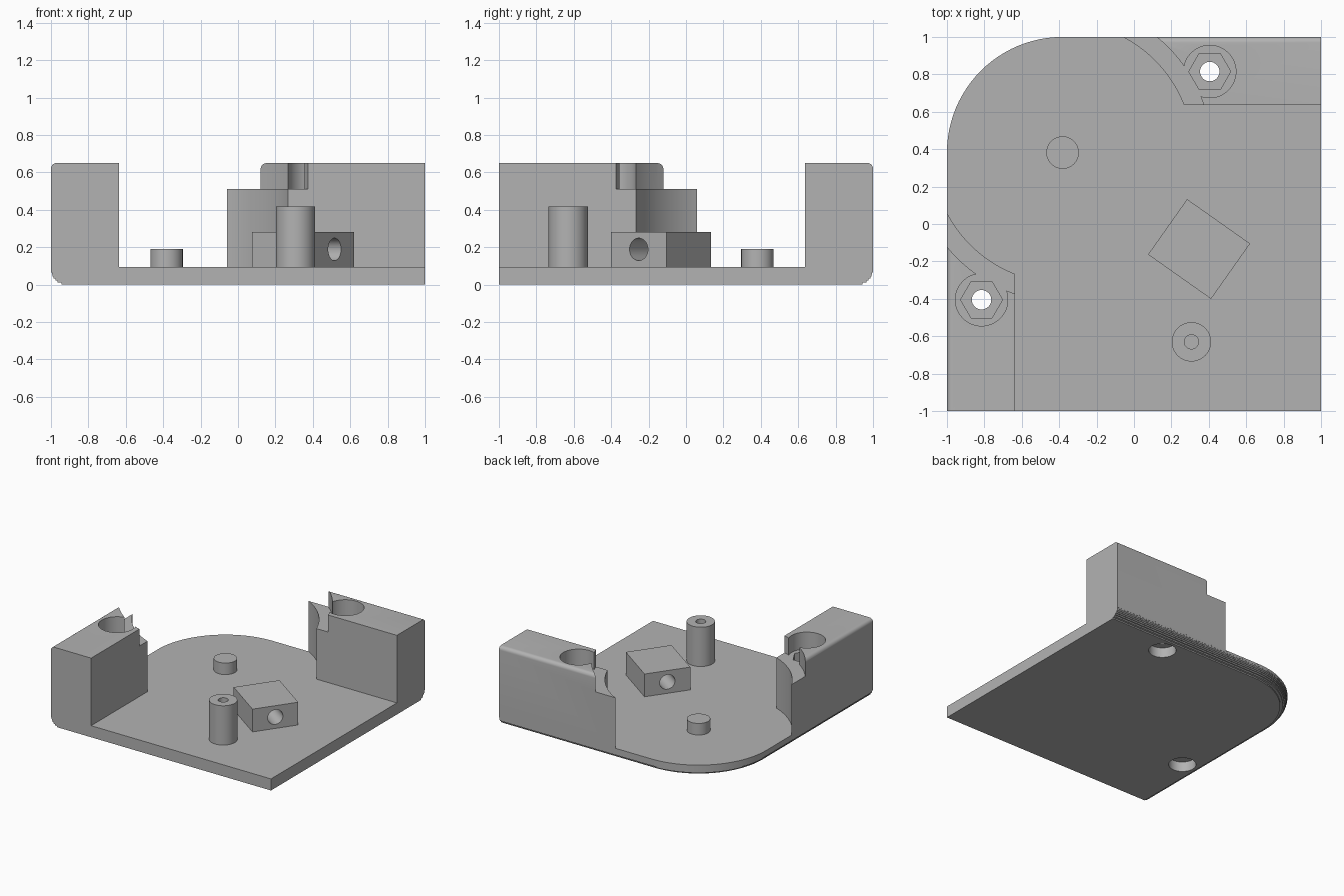
import bpy, bmesh, math
from mathutils import Matrix

cube = bpy.data.objects.get("Cube")
if cube:
    bpy.data.objects.remove(cube, do_unlink=True)

grey = bpy.data.materials.new("plain grey")
grey.use_nodes = True
grey.diffuse_color = (0.45, 0.45, 0.45, 1)
grey.node_tree.nodes["Principled BSDF"].inputs["Base Color"].default_value = grey.diffuse_color

FLOOR, LEDGE, TOP = 0.095, 0.51, 0.65   # plate top, notch ledge, wall top
WALL_IN = -0.635                        # inner face of the side wall
PIVOT = 0.382                           # corner centre at (-PIVOT, PIVOT)
SCREWS = {"left": (-0.815, -0.405), "back": (0.405, 0.815)}


def make(name, bm):
    bmesh.ops.recalc_face_normals(bm, faces=bm.faces)
    mesh = bpy.data.meshes.new(name)
    bm.to_mesh(mesh)
    bm.free()
    mesh.materials.append(grey)
    ob = bpy.data.objects.new(name, mesh)
    bpy.context.collection.objects.link(ob)
    return ob


def loft(name, rings):
    """Join equal rings of points into a closed solid."""
    bm = bmesh.new()
    loops = [[bm.verts.new(p) for p in ring] for ring in rings]
    n = len(loops[0])
    for a, b in zip(loops, loops[1:]):
        for i in range(n):
            j = (i + 1) % n
            bm.faces.new((a[i], a[j], b[j], b[i]))
    bm.faces.new(loops[0][::-1])
    bm.faces.new(loops[-1])
    return make(name, bm)


def cylinder(name, x, y, r, z0, z1, sides=48):
    angles = [2 * math.pi * i / sides for i in range(sides)]
    return loft(name, [[(x + r * math.cos(a), y + r * math.sin(a), z) for a in angles]
                       for z in (z0, z1)])


def cut(ob, cutter):
    cutter.hide_render = True
    mod = ob.modifiers.new("cut", 'BOOLEAN')
    mod.operation, mod.solver, mod.object = 'DIFFERENCE', 'EXACT', cutter
    bpy.context.view_layer.objects.active = ob
    bpy.ops.object.modifier_apply(modifier=mod.name)
    bpy.data.objects.remove(cutter, do_unlink=True)


def cut_screw(ob, x, y):
    # through hole, head recess below, nut pocket and wide bore above
    cut(ob, cylinder("head_recess", x, y, 0.103, -0.1, 0.082))
    cut(ob, cylinder("screw_hole", x, y, 0.052, -0.1, 0.9, 32))
    if ob is not base:
        cut(ob, cylinder("nut_pocket", x, y, 0.112, LEDGE - 0.09, LEDGE + 0.05, 6))
        cut(ob, cylinder("wide_bore", x, y, 0.14, LEDGE, 0.9))


# Base plate: one large round corner, stepped rounding under two sides
def outline(inset, z):
    r = 1 - PIVOT - inset
    arc = [math.pi / 2 * (1 + i / 24) for i in range(25)]
    return ([(-1 + inset, -1, z), (1, -1, z), (1, 1 - inset, z)]
            + [(-PIVOT + r * math.cos(a), PIVOT + r * math.sin(a), z) for a in arc])


ROUND, STEPS = 0.085, 8
rings = []
for i in range(STEPS):
    up = (i + 0.5) / STEPS
    inset = ROUND * (1 - math.sqrt(1 - (1 - up) ** 2))
    rings += [outline(inset, ROUND * i / STEPS), outline(inset, ROUND * (i + 1) / STEPS)]
rings += [outline(0, ROUND), outline(0, FLOOR)]
base = loft("base_plate", rings)

# Side wall with a rounded outer top edge and a stepped, curved end
fillet = 0.03
section = [(-1, FLOOR), (WALL_IN, FLOOR), (WALL_IN, TOP)]
for i in range(7):
    a = math.pi / 2 * (1 + i / 6)
    section.append((-1 + fillet + fillet * math.cos(a), TOP - fillet + fillet * math.sin(a)))
left_wall = loft("left_wall", [[(x, y, z) for x, z in section] for y in (-1, 0.2)])
cut(left_wall, cylinder("end_curve", -PIVOT, PIVOT, 0.697, -0.1, 0.9, 128))
cut(left_wall, cylinder("end_notch", -PIVOT, PIVOT, 0.797, LEDGE, 0.9, 128))

# Back wall: the side wall mirrored across the diagonal
back_wall = left_wall.copy()
back_wall.name = "back_wall"
back_wall.data = left_wall.data.copy()
back_wall.data.transform(Matrix(((0, -1, 0, 0), (-1, 0, 0, 0), (0, 0, 1, 0), (0, 0, 0, 1))))
back_wall.data.flip_normals()
bpy.context.collection.objects.link(back_wall)

for wall, key in ((left_wall, "left"), (back_wall, "back")):
    cut_screw(wall, *SCREWS[key])
    cut_screw(base, *SCREWS[key])

# Locating knob and hollow post
knob = cylinder("knob", -PIVOT, PIVOT, 0.087, FLOOR, 0.19)
post = cylinder("post", 0.307, -0.63, 0.105, FLOOR, 0.418)
cut(post, cylinder("post_hole", 0.307, -0.63, 0.038, 0.15, 0.9, 32))

# Turned block with a hole bored through it
bm = bmesh.new()
bmesh.ops.create_cube(bm, size=1, matrix=Matrix.Diagonal((0.412, 0.362, 0.187, 1)))
block = make("block", bm)
bore = cylinder("block_bore", 0, 0, 0.06, -0.5, 0.5, 40)
bore.data.transform(Matrix.Rotation(math.pi / 2, 4, 'X'))
# the bore runs along the longer sides' direction
bore.data.transform(Matrix.Rotation(math.pi / 2, 4, 'Z'))
cut(block, bore)
block.data.transform(Matrix.Translation((0.348, -0.134, FLOOR + 0.0935))
                     @ Matrix.Rotation(math.radians(-35.2), 4, 'Z'))

# Smooth the round walls and keep the corners crisp
bpy.ops.object.select_all(action='DESELECT')
for ob in (base, left_wall, back_wall, knob, post, block):
    ob.select_set(True)
bpy.context.view_layer.objects.active = base
bpy.ops.object.shade_smooth_by_angle(angle=math.radians(30))
